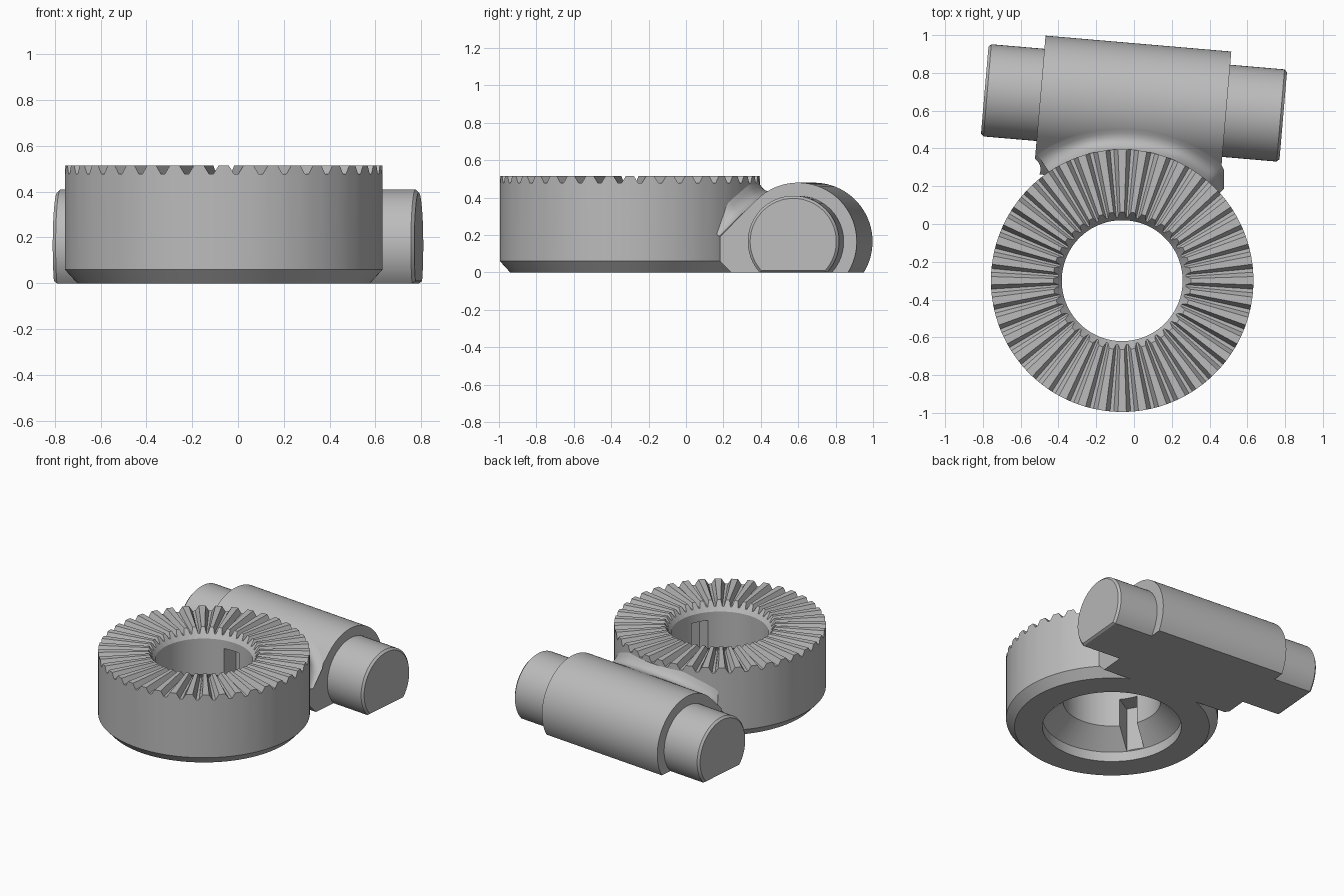
import bpy, bmesh, math
from mathutils import Matrix, Vector

cube = bpy.data.objects.get("Cube")
if cube:
    bpy.data.objects.remove(cube, do_unlink=True)

grey = bpy.data.materials.new("plain grey")
grey.use_nodes = True
COLOUR = (0.5, 0.5, 0.5, 1)
grey.diffuse_color = COLOUR
grey.node_tree.nodes["Principled BSDF"].inputs["Base Color"].default_value = COLOUR

RING_X, RING_Y, RING_R = -0.0625, -0.30, 0.695
TILT = math.radians(-4.9)
AXIS_Z, BARREL_R, SHAFT_R = 0.165, 0.315, 0.245
FRAME = Matrix.Translation((0, 0.641, 0)) @ Matrix.Rotation(TILT, 4, 'Z')


def finish(name, bm, matrix=None):
    bmesh.ops.recalc_face_normals(bm, faces=bm.faces)
    if matrix:
        bm.transform(matrix)
    mesh = bpy.data.meshes.new(name)
    bm.to_mesh(mesh)
    bm.free()
    mesh.materials.append(grey)
    obj = bpy.data.objects.new(name, mesh)
    bpy.context.collection.objects.link(obj)
    return obj


def smooth(obj):
    bpy.ops.object.select_all(action='DESELECT')
    obj.select_set(True)
    bpy.context.view_layer.objects.active = obj
    bpy.ops.object.shade_smooth_by_angle(angle=math.radians(28))


def cut(obj, cutter):
    mod = obj.modifiers.new("cut", 'BOOLEAN')
    mod.operation, mod.solver, mod.object = 'DIFFERENCE', 'EXACT', cutter
    bpy.ops.object.select_all(action='DESELECT')
    bpy.context.view_layer.objects.active = obj
    obj.select_set(True)
    bpy.ops.object.modifier_apply(modifier=mod.name)
    bpy.data.objects.remove(cutter, do_unlink=True)


def loft(bm, sections, closed_ring=False, caps=False, closed_profile=True):
    """Bridge equal-length rows of points with quads."""
    rows = [[bm.verts.new(p) for p in s] for s in sections]
    pairs = list(zip(rows, rows[1:]))
    if closed_ring:
        pairs.append((rows[-1], rows[0]))
    for a, b in pairs:
        n = len(a)
        for i in range(n if closed_profile else n - 1):
            j = (i + 1) % n
            bm.faces.new((a[i], a[j], b[j], b[i]))
    if caps:
        bm.faces.new(rows[0])
        bm.faces.new(rows[-1])


# Toothed ring: profile swept round, rising and falling at the teeth
TEETH = 40
columns = []
for t in range(TEETH):
    for share, high in ((-0.2, 1), (0.2, 1), (0.41, 0), (0.59, 0)):
        a = math.tau * (t + share) / TEETH
        top = 0.515 if high else 0.478
        inner = 0.365 if high else 0.338
        profile = [(0.456, 0), (0.64, 0), (RING_R, 0.06), (RING_R, top),
                   (inner, top), (0.32, 0.45), (0.32, 0.19), (0.456, 0.07)]
        columns.append([(r * math.cos(a), r * math.sin(a), z) for r, z in profile])
bm = bmesh.new()
loft(bm, columns, closed_ring=True)
ring = finish("toothed_ring", bm, Matrix.Translation((RING_X, RING_Y, 0)))

# Three key slots inside the bore
for k in range(3):
    bm = bmesh.new()
    bmesh.ops.create_cube(bm, size=1, matrix=Matrix.Translation((0.35, 0, 0.225))
                          @ Matrix.Diagonal((0.2, 0.12, 0.33, 1)))
    turn = Matrix.Rotation(math.radians(90 + 120 * k), 4, 'Z')
    cut(ring, finish("slot_cutter", bm, Matrix.Translation((RING_X, RING_Y, 0)) @ turn))
smooth(ring)


def arc(radius, start, end, steps=48):
    return [(radius * math.cos(start + (end - start) * i / steps),
             AXIS_Z + radius * math.sin(start + (end - start) * i / steps))
            for i in range(steps + 1)]


# Barrel housing: round back, sloping shoulder and chamfered front foot
low = -math.asin(AXIS_Z / BARREL_R)
section = arc(BARREL_R, low, math.radians(135))
section += [(-0.42, 0.191), (-0.42, 0.06), (-0.36, 0)]
bm = bmesh.new()
loft(bm, [[(x, v, z) for v, z in section] for x in (-0.497, 0.49)], caps=True)
barrel = finish("barrel_housing", bm, FRAME)

# Rounded relief where the housing meets the ring
bm = bmesh.new()
bmesh.ops.create_cone(bm, cap_ends=True, segments=32, radius1=0.065, radius2=0.065, depth=2)
cut(barrel, finish("relief_cutter", bm, Matrix.Translation((-0.56, 0.29, 0))))
smooth(barrel)

# Shaft ends: flat-bottomed rounds with a small end chamfer
for name, side, start, end in (("left_shaft_end", 1, 0.45, 0.793), ("right_shaft_end", -1, 0.45, 0.793)):
    rows = []
    for x, r in ((start, SHAFT_R), (end - 0.014, SHAFT_R), (end, SHAFT_R - 0.014)):
        low = -math.asin(AXIS_Z / SHAFT_R)
        pts = arc(r, low, math.pi - low)
        rows.append([(side * x, v, max(z, 0)) for v, z in pts])
    bm = bmesh.new()
    loft(bm, rows, caps=True)
    smooth(finish(name, bm, FRAME))

# Concave blend between ring wall and housing
to_local = FRAME.inverted()


def ring_point(a, r):
    return Vector((RING_X + r * math.cos(a), RING_Y + r * math.sin(a), 0))


def housing_height(p):
    v = (to_local @ p).y
    shoulder = -BARREL_R * math.sqrt(0.5)
    if v < shoulder:
        return AXIS_Z - shoulder + (v - shoulder)
    return AXIS_Z + math.sqrt(max(BARREL_R ** 2 - v * v, 0))


rows = []
for i in range(45):
    a = math.radians(42 + 82 * i / 44)
    c = math.cos(a)
    limit = (0.54 if c > 0 else 0.45) / max(abs(c), 0.01)
    r_out = max(min(0.81, limit), RING_R + 0.005)
    spread = r_out - RING_R
    z_out = housing_height(ring_point(a, r_out))
    z_in = min(0.476, housing_height(ring_point(a, RING_R)) + 1.3 * spread)
    z_mid = housing_height(ring_point(a, RING_R + spread * 0.35))
    row = []
    for k in range(7):
        t = k / 6
        p = ring_point(a, RING_R - 0.003 + spread * (0.7 * t * (1 - t) + t * t))
        p.z = (1 - t) ** 2 * z_in + 2 * t * (1 - t) * z_mid + t * t * z_out
        p.z = max(p.z, housing_height(p))
        row.append(p)
    rows.append(row)
bm = bmesh.new()
loft(bm, rows, closed_profile=False)
blend = finish("ring_blend", bm)
if blend.data.polygons[0].normal.z < 0:
    blend.data.flip_normals()
smooth(blend)
